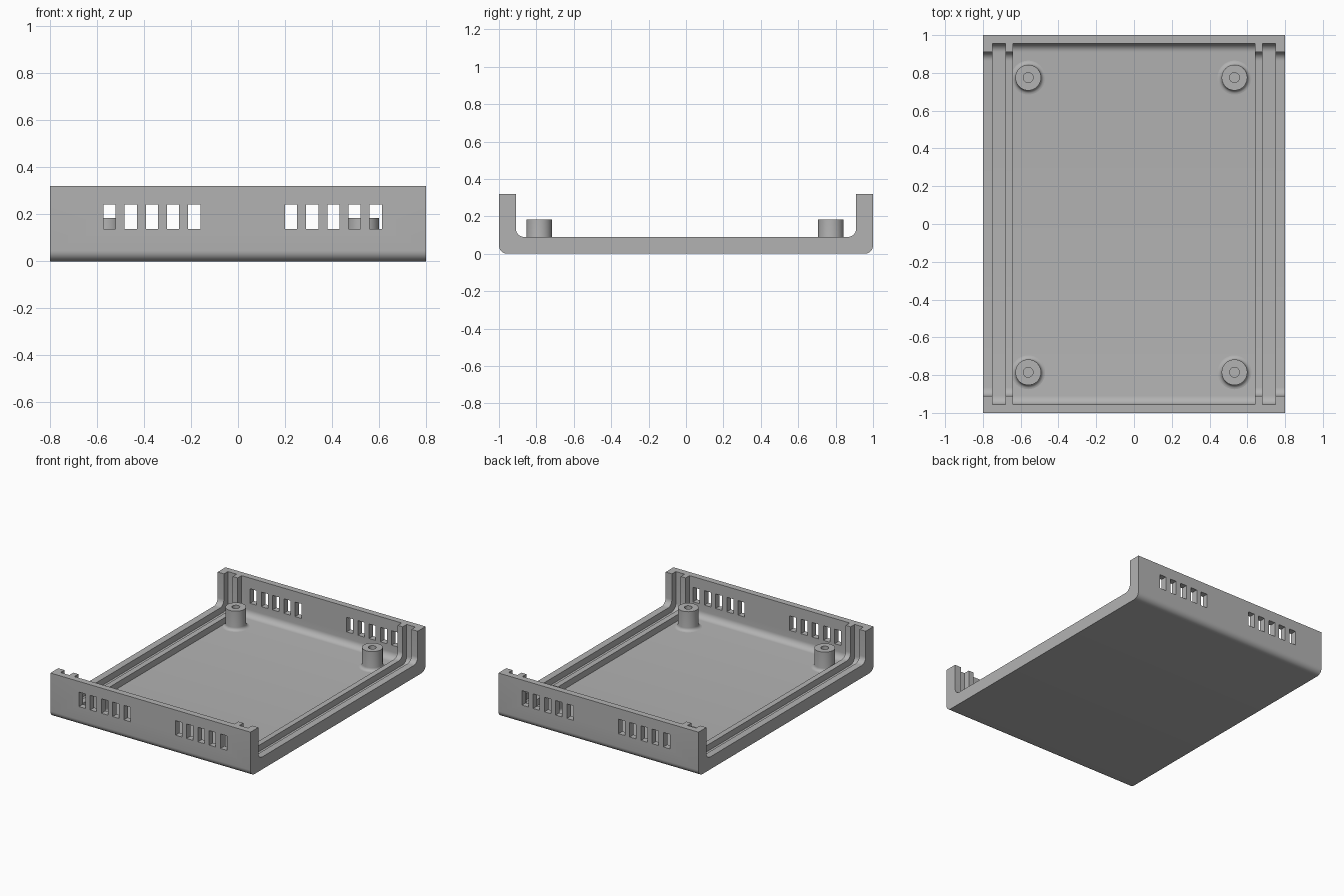
import bpy, bmesh
from math import sin, cos, pi, radians

cube = bpy.data.objects.get("Cube")
if cube:
    bpy.data.objects.remove(cube, do_unlink=True)

grey = bpy.data.materials.new("plain grey")
grey.use_nodes = True
colour = (0.45, 0.45, 0.45, 1)
grey.diffuse_color = colour
grey.node_tree.nodes["Principled BSDF"].inputs["Base Color"].default_value = colour

HEIGHT, THICK, THIN, ROUND = 0.32, 0.09, 0.045, 0.045


def arc(cy, cz, r, start, end, steps=8):
    """Points along an arc in the y-z plane, angles in degrees."""
    angles = [radians(start + (end - start) * i / steps) for i in range(steps + 1)]
    return [(cy + r * cos(a), cz + r * sin(a)) for a in angles]


def tub(half, bottom, top, r):
    """Open-topped outline with rounded lower corners, from -y to +y."""
    return ([(-half, top)] + arc(-half + r, bottom + r, r, 180, 270)
            + arc(half - r, bottom + r, r, 270, 360) + [(half, top)])


def extrude(bm, outline, x0, x1):
    face = bm.faces.new([bm.verts.new((x0, y, z)) for y, z in outline])
    moved = bmesh.ops.extrude_face_region(bm, geom=[face])["geom"]
    bmesh.ops.translate(bm, vec=(x1 - x0, 0, 0),
                        verts=[v for v in moved if isinstance(v, bmesh.types.BMVert)])


def finish(name, bm):
    bmesh.ops.recalc_face_normals(bm, faces=bm.faces)
    mesh = bpy.data.meshes.new(name)
    bm.to_mesh(mesh)
    bm.free()
    mesh.materials.append(grey)
    obj = bpy.data.objects.new(name, mesh)
    bpy.context.collection.objects.link(obj)
    return obj


def activate(obj):
    bpy.ops.object.select_all(action='DESELECT')
    obj.select_set(True)
    bpy.context.view_layer.objects.active = obj


def smooth(obj):
    activate(obj)
    bpy.ops.object.shade_smooth_by_angle(angle=radians(30))


# Tray: a U-shaped channel open at both sides
bm = bmesh.new()
inner = tub(1 - THICK, THICK, HEIGHT, ROUND)
extrude(bm, tub(1, 0, HEIGHT, ROUND) + inner[::-1], -0.8, 0.8)
tray = finish("tray", bm)

# Wide middle pocket and the panel groove along each open side
bm = bmesh.new()
for x0, x1 in ((-0.75, -0.68), (-0.64, 0.64), (0.68, 0.75)):
    extrude(bm, tub(1 - THIN, THIN, 0.5, ROUND), x0, x1)
pocket_cutter = finish("pocket_cutter", bm)

# Two groups of five vents through each end wall
bm = bmesh.new()
for first in (-0.572, 0.2):
    for i in range(5):
        x = first + 0.09 * i
        for y in (-1, 1):
            outline = [(y - 0.08, 0.138), (y + 0.08, 0.138),
                       (y + 0.08, 0.243), (y - 0.08, 0.243)]
            extrude(bm, outline, x, x + 0.052)
vent_cutter = finish("vent_cutter", bm)

activate(tray)
for cutter in (pocket_cutter, vent_cutter):
    mod = tray.modifiers.new(cutter.name, 'BOOLEAN')
    mod.operation, mod.solver, mod.object = 'DIFFERENCE', 'EXACT', cutter
    bpy.ops.object.modifier_apply(modifier=mod.name)
    bpy.data.objects.remove(cutter, do_unlink=True)
smooth(tray)


# Screw posts: lathed, with a flared foot and a blind hole
def screw_post(name, x, y, sides=40):
    flare = arc(0.09, THIN + 0.022, 0.022, 270, 180, 5)
    profile = [(0.09, THIN - 0.01)] + flare + [(0.068, 0.184), (0.026, 0.184), (0.026, 0.06)]
    bm = bmesh.new()
    rings = [[bm.verts.new((x + r * cos(2 * pi * i / sides),
                            y + r * sin(2 * pi * i / sides), z))
              for i in range(sides)] for r, z in profile]
    for low, high in zip(rings, rings[1:]):
        for i in range(sides):
            j = (i + 1) % sides
            bm.faces.new((low[i], low[j], high[j], high[i]))
    bm.faces.new(rings[-1])
    bm.faces.new(rings[0][::-1])
    smooth(finish(name, bm))


for side, x in (("right", -0.56), ("left", 0.532)):
    for end, y in (("front", -0.785), ("back", 0.775)):
        screw_post(f"{end}_{side}_screw_post", x, y)
